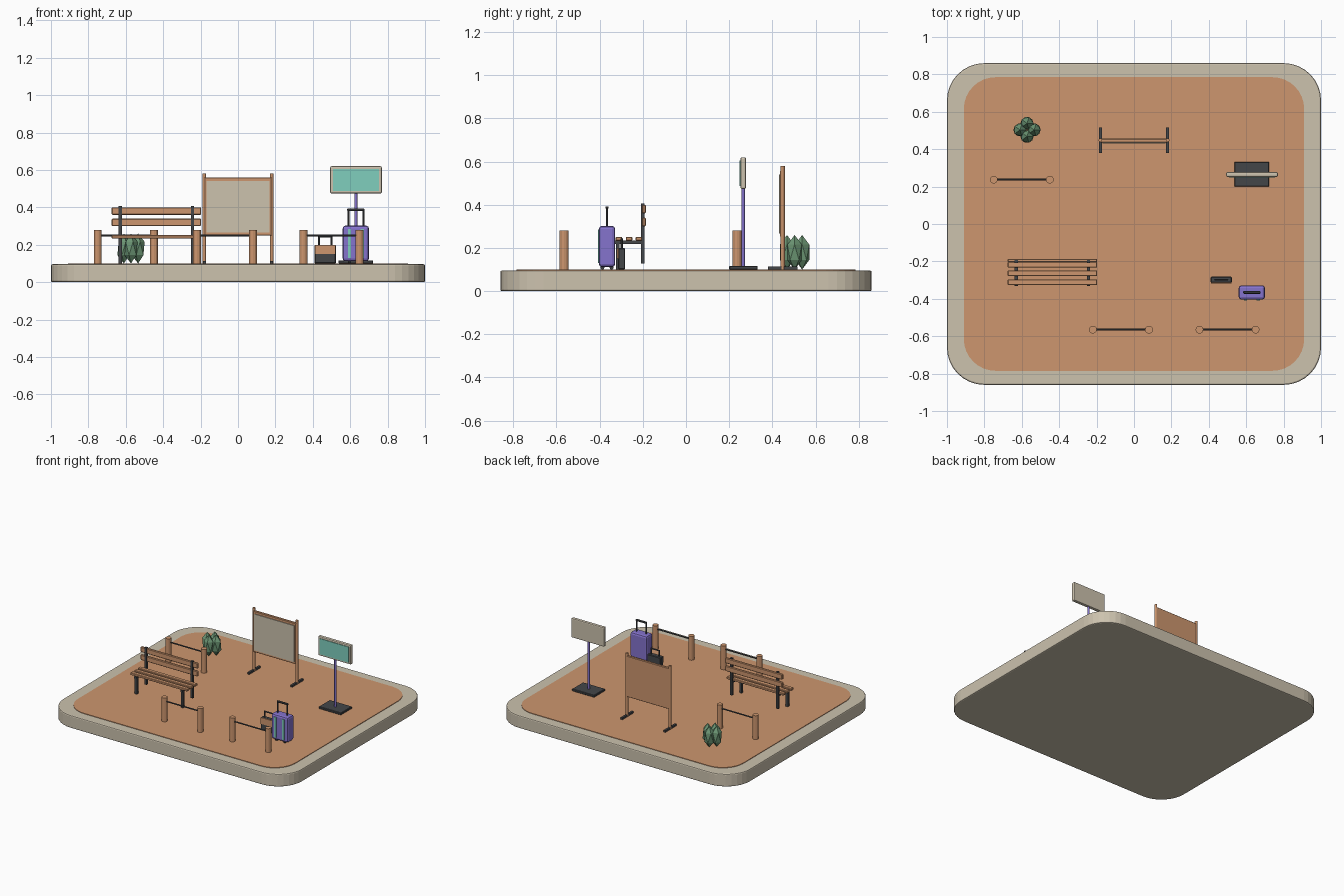
import bpy, bmesh, math
from mathutils import Vector

if "Cube" in bpy.data.objects:
    bpy.data.objects.remove(bpy.data.objects["Cube"])


def material(name, r, g, b):
    def lin(c):
        c /= 255
        return c / 12.92 if c <= 0.04045 else ((c + 0.055) / 1.055) ** 2.4
    m = bpy.data.materials.new(name)
    m.diffuse_color = (lin(r), lin(g), lin(b), 1)
    m.use_nodes = True
    m.node_tree.nodes["Principled BSDF"].inputs["Base Color"].default_value = m.diffuse_color
    return m


STONE = material("pale stone", 204, 194, 174)
CLAY = material("warm clay wood", 205, 150, 110)
DARK = material("dark metal", 68, 70, 73)
PURPLE = material("purple", 133, 115, 205)
TEAL = material("teal", 128, 207, 190)
GREEN = material("leaf green", 108, 150, 116)


def finish(name, bm, mat):
    bmesh.ops.recalc_face_normals(bm, faces=bm.faces)
    me = bpy.data.meshes.new(name)
    bm.to_mesh(me)
    bm.free()
    me.materials.append(mat)
    ob = bpy.data.objects.new(name, me)
    bpy.context.collection.objects.link(ob)
    return ob


def box(name, x, y, z, mat, bevel=0, segments=1):
    """Box from (min, max) ranges on each axis."""
    bm = bmesh.new()
    bmesh.ops.create_cube(bm, size=1)
    for v in bm.verts:
        v.co = [(a + b) / 2 + c * (b - a) for c, (a, b) in zip(v.co, (x, y, z))]
    if bevel:
        bmesh.ops.bevel(bm, geom=bm.edges[:], offset=bevel, segments=segments,
                        profile=0.5, affect='EDGES')
    return finish(name, bm, mat)


def rod(name, start, end, r, mat, sides=12):
    a, b = Vector(start), Vector(end)
    bm = bmesh.new()
    bmesh.ops.create_cone(bm, cap_ends=True, segments=sides, radius1=r, radius2=r,
                          depth=(b - a).length)
    rot = Vector((0, 0, 1)).rotation_difference(b - a)
    for v in bm.verts:
        v.co = rot @ v.co + (a + b) / 2
    return finish(name, bm, mat)


def rounded_slab(name, hx, hy, radius, z0, z1, mat, bevel=0):
    """Extruded rounded rectangle."""
    bm = bmesh.new()
    ring = []
    for i, (sx, sy) in enumerate(((1, 1), (-1, 1), (-1, -1), (1, -1))):
        for k in range(9):
            t = math.pi / 2 * (i + k / 8)
            ring.append(bm.verts.new((sx * (hx - radius) + radius * math.cos(t),
                                      sy * (hy - radius) + radius * math.sin(t), z0)))
    base = bm.faces.new(ring)
    top = bmesh.ops.extrude_face_region(bm, geom=[base], use_keep_orig=True)["geom"]
    for v in top:
        if isinstance(v, bmesh.types.BMVert):
            v.co.z = z1
    if bevel:
        rim = [e for e in bm.edges if abs(e.verts[0].co.z - e.verts[1].co.z) < 1e-6]
        bmesh.ops.bevel(bm, geom=rim, offset=bevel, segments=2, profile=0.5, affect='EDGES')
    return finish(name, bm, mat)


# Ground slab and paving
rounded_slab("kerb_slab", 1.0, 0.86, 0.2, 0, 0.096, STONE, 0.008)
rounded_slab("paving", 0.91, 0.785, 0.17, 0.085, 0.1, CLAY)

# Bollard pairs joined by a rail
for x, y in ((-0.22, -0.565), (0.35, -0.565), (-0.75, 0.237)):
    for px in (x, x + 0.3):
        rod("bollard", (px, y, 0.1), (px, y, 0.28), 0.021, CLAY)
    rod("bollard_rail", (x, y, 0.25), (x + 0.3, y, 0.25), 0.005, DARK, 8)

# Bench
bench = (-0.675, -0.197)
for y in (-0.311, -0.264, -0.218):
    box("seat_slat", bench, (y - 0.015, y + 0.015), (0.233, 0.251), CLAY, 0.003)
for z in (0.32, 0.38):
    box("backrest_slat", bench, (-0.204, -0.186), (z - 0.02, z + 0.02), CLAY, 0.004)
for x in (-0.629, -0.243):
    wide = (x - 0.009, x + 0.009)
    box("bench_front_leg", wide, (-0.325, -0.307), (0.1, 0.23), DARK)
    box("bench_back_post", wide, (-0.208, -0.192), (0.127, 0.407), DARK)
    box("bench_seat_bearer", wide, (-0.331, -0.192), (0.219, 0.234), DARK)

# Notice board
box("notice_board", (-0.18, 0.18), (0.436, 0.456), (0.25, 0.56), CLAY, 0.003)
box("notice_paper", (-0.168, 0.168), (0.431, 0.437), (0.266, 0.541), STONE)
for x in (-0.18, 0.18):
    rod("notice_post", (x, 0.448, 0.1), (x, 0.448, 0.58), 0.0095, CLAY)
    box("notice_foot", (x - 0.008, x + 0.008), (0.38, 0.516), (0.1, 0.114), DARK)

# Information sign
box("sign_base", (0.537, 0.723), (0.2, 0.332), (0.1, 0.117), DARK, 0.003)
rod("sign_pole", (0.63, 0.265, 0.11), (0.63, 0.265, 0.5), 0.008, PURPLE)
box("sign_panel", (0.493, 0.769), (0.252, 0.278), (0.474, 0.62), STONE, 0.007, 2)
box("sign_screen", (0.508, 0.754), (0.248, 0.254), (0.488, 0.606), TEAL)

# Suitcase with stripes, wheels and pull handle
box("suitcase_body", (0.56, 0.7), (-0.404, -0.328), (0.112, 0.302), PURPLE, 0.014, 2)
for x in (0.596, 0.664):
    box("suitcase_stripe", (x - 0.009, x + 0.009), (-0.408, -0.402), (0.13, 0.285), TEAL)
    for y in (-0.387, -0.345):
        rod("suitcase_wheel", (x - 0.008, y, 0.109), (x + 0.008, y, 0.109), 0.009, DARK, 10)
for x in (0.59, 0.67):
    rod("suitcase_handle_bar", (x, -0.366, 0.295), (x, -0.366, 0.386), 0.005, DARK, 8)
box("suitcase_grip", (0.584, 0.676), (-0.373, -0.359), (0.38, 0.393), DARK, 0.003)

# Small bag with front flap and carry handle
box("bag_body", (0.41, 0.523), (-0.314, -0.282), (0.1, 0.2), DARK, 0.004)
box("bag_front_flap", (0.412, 0.521), (-0.319, -0.312), (0.151, 0.199), CLAY)
for x in (0.434, 0.499):
    rod("bag_handle_bar", (x, -0.298, 0.195), (x, -0.298, 0.243), 0.005, DARK, 8)
rod("bag_grip", (0.43, -0.298, 0.243), (0.503, -0.298, 0.243), 0.005, DARK, 8)

# Faceted shrub
for dx, dy in ((0.038, 0), (-0.038, 0), (0, 0.035), (0, -0.035)):
    bm = bmesh.new()
    bmesh.ops.create_icosphere(bm, subdivisions=1, radius=1)
    for v in bm.verts:
        v.co = (-0.572 + dx + v.co.x * 0.039, 0.503 + dy + v.co.y * 0.039,
                0.18 + v.co.z * 0.08)
    finish("shrub_clump", bm, GREEN)
